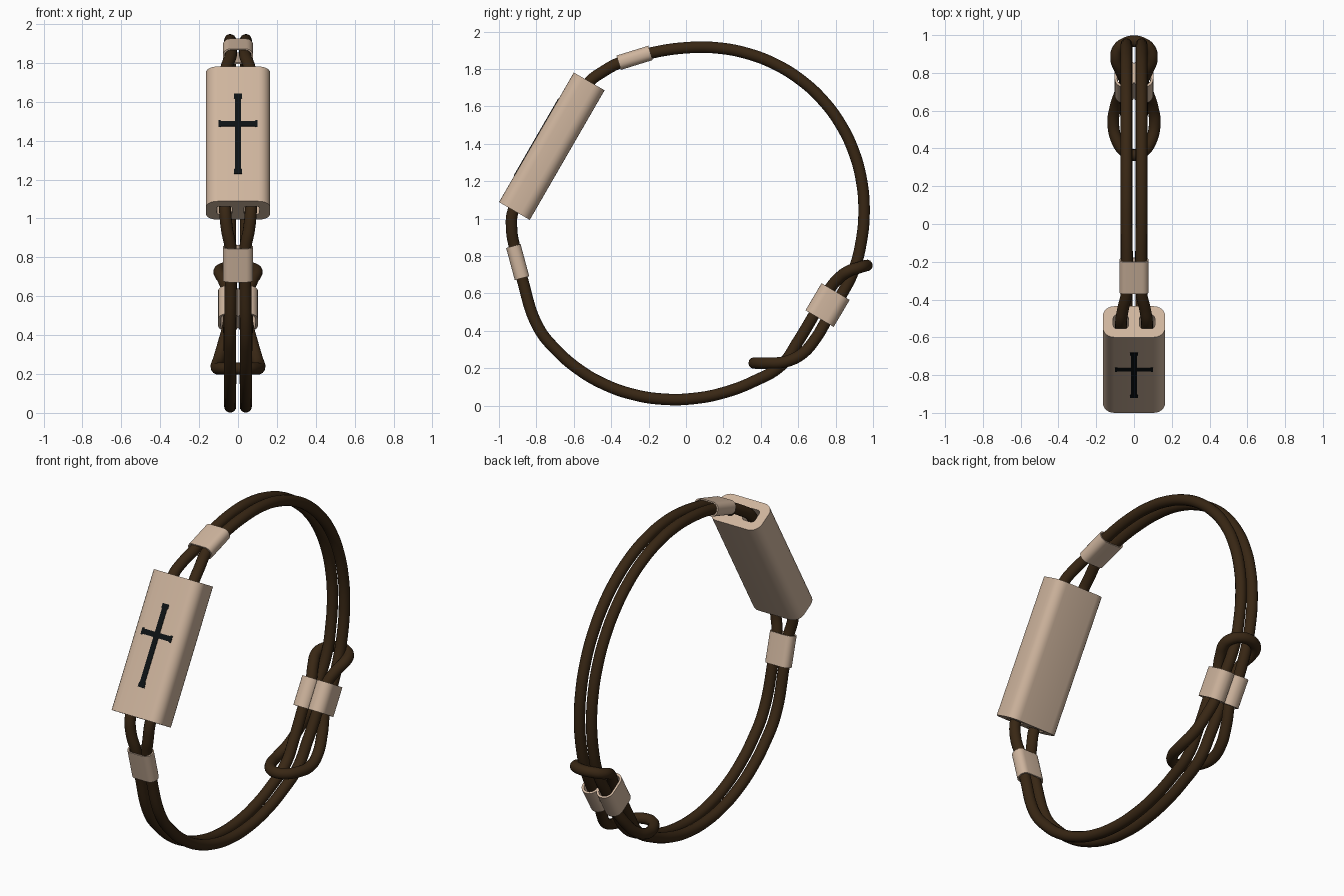
import bpy
from math import sin, cos, pi, radians
from mathutils import Vector, Matrix

cube = bpy.data.objects.get("Cube")
if cube:
    bpy.data.objects.remove(cube, do_unlink=True)


def material(name, rgb):
    m = bpy.data.materials.new(name)
    m.use_nodes = True
    m.diffuse_color = (*rgb, 1)
    m.node_tree.nodes["Principled BSDF"].inputs["Base Color"].default_value = (*rgb, 1)
    return m


TAN = material("pale_tan", (0.62, 0.46, 0.34))
BROWN = material("dark_brown_cord", (0.04, 0.02, 0.007))
BLACK = material("black_inlay", (0.004, 0.006, 0.007))


def finish(name, curve, mat, matrix=Matrix()):
    """Turn a curve into a shaded mesh object."""
    curve.materials.append(mat)
    ob = bpy.data.objects.new(name, curve)
    bpy.context.collection.objects.link(ob)
    ob.matrix_world = matrix
    bpy.ops.object.select_all(action="DESELECT")
    ob.select_set(True)
    bpy.context.view_layer.objects.active = ob
    bpy.ops.object.convert(target="MESH")
    bpy.ops.object.shade_smooth_by_angle(angle=radians(40))
    return bpy.context.object


def rounded(w, h, r, cx=0.0, steps=6):
    """Rounded rectangle outline of full size w by h."""
    pts = []
    for i, (sx, sy) in enumerate([(1, 1), (-1, 1), (-1, -1), (1, -1)]):
        for k in range(steps + 1):
            a = (i + k / steps) * pi / 2
            pts.append((cx + sx * (w / 2 - r) + r * cos(a), sy * (h / 2 - r) + r * sin(a)))
    return pts


def extrusion(name, outlines, length, centre, axis, mat):
    """Extrude outlines along an axis in the YZ plane; inner outlines are holes."""
    curve = bpy.data.curves.new(name, "CURVE")
    curve.dimensions = "2D"
    curve.fill_mode = "BOTH"
    curve.extrude = length / 2
    for pts in outlines:
        s = curve.splines.new("POLY")
        s.points.add(len(pts) - 1)
        for p, (x, y) in zip(s.points, pts):
            p.co = (x, y, 0, 1)
        s.use_cyclic_u = True
    z = Vector((0, *axis)).normalized()
    x = Vector((1, 0, 0))
    m = Matrix((x, z.cross(x), z)).transposed().to_4x4()
    return finish(name, curve, mat, Matrix.Translation(centre) @ m)


def cord(name, half):
    """Round cord through half a path and its mirror image across x = 0."""
    pts = half + [(-x, y, z) for x, y, z in reversed(half[:-1])]
    curve = bpy.data.curves.new(name, "CURVE")
    curve.dimensions = "3D"
    curve.bevel_depth = 0.031
    curve.bevel_resolution = 5
    curve.resolution_u = 8
    curve.use_fill_caps = True
    s = curve.splines.new("BEZIER")
    s.bezier_points.add(len(pts) - 1)
    for p, co in zip(s.bezier_points, pts):
        p.co = co
        p.handle_left_type = p.handle_right_type = "AUTO"
    return finish(name, curve, BROWN)


def ring(deg):
    """Point on the slightly skewed bracelet ring, measured from the top."""
    a = radians(deg)
    return (0.04, 0.01 + 0.942 * sin(a), 0.975 + 0.942 * cos(a - 0.075))


# Hollow front block with two cord sockets at each end
UP = Vector((0, 0.5, 0.866))
OUT = Vector((0, -0.866, 0.5))
BLOCK = Vector((0, -0.7175, 1.3875))
extrusion("front_block",
          [rounded(0.33, 0.19, 0.06)] + [rounded(0.08, 0.085, 0.02, s * 0.07) for s in (-1, 1)],
          0.8, BLOCK, UP.yz, TAN)

# Inlaid cross with slightly flared tips
right_side = [(0.021, -0.237), (0.021, -0.215), (0.016, -0.205), (0.016, 0.045),
              (0.085, 0.045), (0.09, 0.04), (0.1, 0.04), (0.1, 0.08), (0.09, 0.08),
              (0.085, 0.075), (0.016, 0.075), (0.016, 0.205), (0.021, 0.215), (0.021, 0.237)]
cross = right_side + [(-x, y) for x, y in reversed(right_side)]
extrusion("cross_inlay", [cross], 0.006, BLOCK + OUT * 0.095, OUT.yz, BLACK)

# Flat beads that gather the cords beside the block
for name, centre, axis in (("upper_bead", (0, -0.275, 1.86), (0.171, 0.053)),
                           ("lower_bead", (0, -0.9, 0.768), (-0.046, 0.171))):
    extrusion(name, [rounded(0.156, 0.08, 0.036), rounded(0.14, 0.066, 0.03)],
              0.178, centre, axis, TAN)

# Double-barrel slider, one slot per pair of crossing strands
SLIDE = Vector((0, 0.757, 0.538))
ALONG = Vector((0, 0.51, 0.86)).normalized()
RADIAL = Vector((0, 0.86, -0.51)).normalized()
for side, s in (("left", 1), ("right", -1)):
    extrusion(side + "_slider_barrel",
              [rounded(0.106, 0.175, 0.05, s * 0.049), rounded(0.08, 0.15, 0.038, s * 0.049)],
              0.168, SLIDE, ALONG.yz, TAN)


def lane(radial, along):
    p = SLIDE + RADIAL * radial + ALONG * along
    return (0.047, p.y, p.z)


# Upper cord: block top, over the ring, through the slider, lower loop
upper = [(0.068, -0.56, 1.66), (0.068, -0.51, 1.738), (0.058, -0.45, 1.782),
         (0.038, -0.36, 1.832), (0.037, -0.275, 1.86), (0.037, -0.19, 1.885)]
upper += [ring(d) for d in range(0, 111, 10)]
upper += [lane(0.036, 0.06), lane(0.036, -0.06)]
upper += [(0.075, 0.69, 0.355), (0.098, 0.62, 0.277), (0.11, 0.53, 0.235),
          (0.085, 0.43, 0.228), (0.045, 0.38, 0.228), (0, 0.365, 0.228)]
cord("upper_cord", upper)

# Lower cord: block bottom, under the ring, through the slider, upper loop
lower = [(0.066, -0.88, 1.12), (0.066, -0.925, 1.04), (0.056, -0.932, 0.94),
         (0.038, -0.917, 0.85), (0.037, -0.897, 0.768), (0.037, -0.876, 0.68)]
lower += [ring(d) for d in range(-122, -213, -10)]
lower += [(0.043, 0.6, 0.345), lane(-0.036, -0.06), lane(-0.036, 0.06)]
lower += [(0.075, 0.82, 0.685), (0.095, 0.875, 0.722), (0.085, 0.925, 0.738),
          (0.045, 0.957, 0.748), (0, 0.967, 0.75)]
cord("lower_cord", lower)
